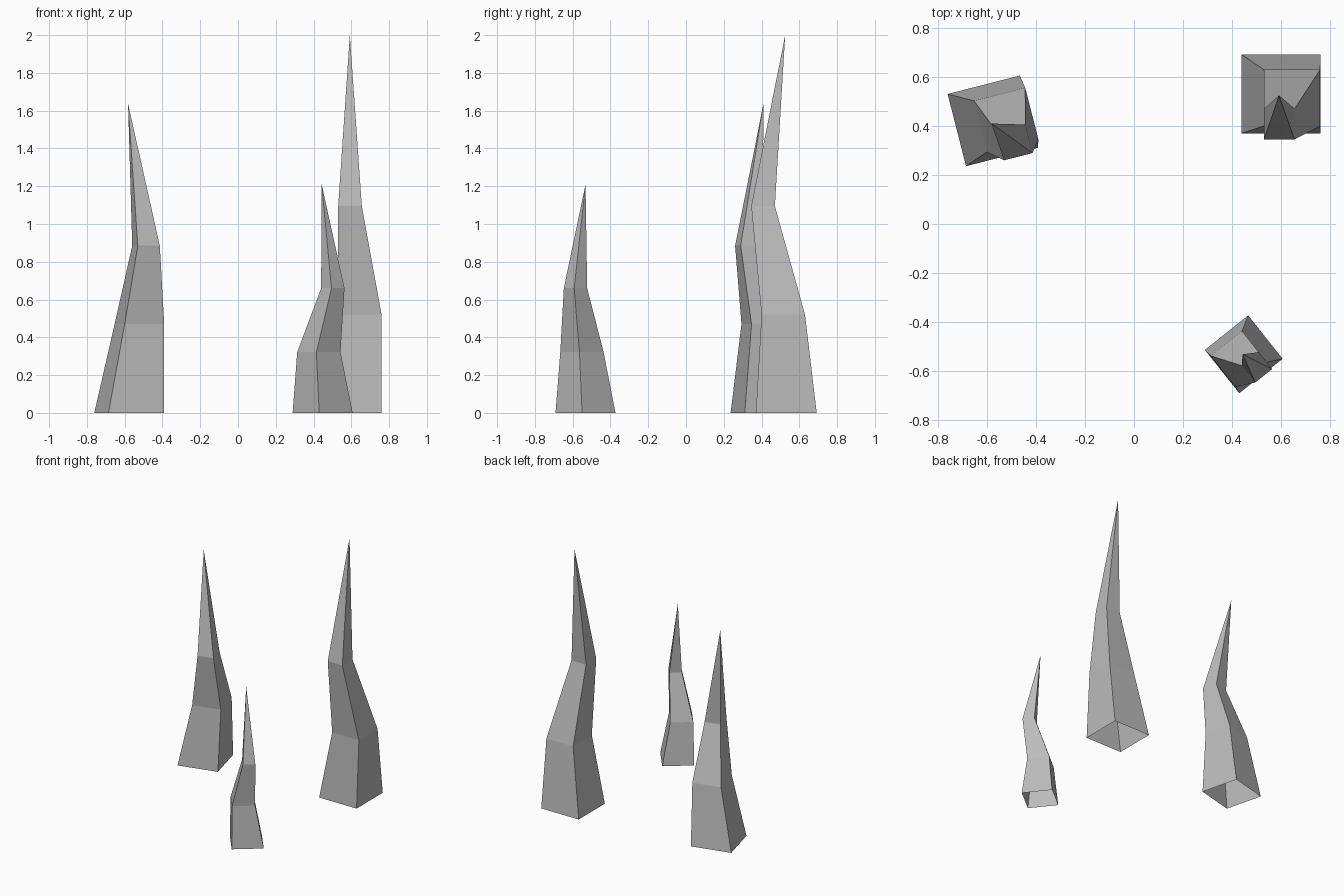
import bpy
import bmesh
from math import radians, sin, cos

cube = bpy.data.objects.get("Cube")
if cube:
    bpy.data.objects.remove(cube, do_unlink=True)

# Plain stone grey
stone = bpy.data.materials.new("stone_grey")
stone.use_nodes = True
GREY = (0.5, 0.5, 0.5, 1)
stone.diffuse_color = GREY
stone.node_tree.nodes["Principled BSDF"].inputs["Base Color"].default_value = GREY


def spike(name, turn, rings, tip):
    """Open-bottomed four-sided spike; each ring is (x, y, z, side)."""
    bm = bmesh.new()
    c, s = cos(radians(turn)), sin(radians(turn))
    loops = []
    for x, y, z, side in rings:
        h = side / 2
        corners = [(-h, -h), (h, -h), (h, h), (-h, h)]
        loops.append([bm.verts.new((x + u * c - v * s, y + u * s + v * c, z))
                      for u, v in corners])
    for low, high in zip(loops, loops[1:]):
        for i in range(4):
            j = (i + 1) % 4
            bm.faces.new((low[i], low[j], high[j], high[i]))
    point = bm.verts.new(tip)
    for i in range(4):
        bm.faces.new((loops[-1][i], loops[-1][(i + 1) % 4], point))
    mesh = bpy.data.meshes.new(name)
    bm.to_mesh(mesh)
    bm.free()
    mesh.materials.append(stone)
    obj = bpy.data.objects.new(name, mesh)
    bpy.context.collection.objects.link(obj)


# Tall spike at the back left
spike("tall_spike", 0,
      [(0.60, 0.531, 0, 0.322), (0.645, 0.515, 0.52, 0.23), (0.593, 0.408, 1.095, 0.125)],
      (0.592, 0.525, 2.0))

# Medium spike at the back right
spike("medium_spike", 14.3,
      [(-0.576, 0.421, 0, 0.304), (-0.522, 0.425, 0.47, 0.216), (-0.487, 0.333, 0.885, 0.12)],
      (-0.582, 0.41, 1.637))

# Small spike at the front left
spike("small_spike", 38.5,
      [(0.448, -0.532, 0, 0.226), (0.428, -0.551, 0.322, 0.163), (0.502, -0.585, 0.66, 0.088)],
      (0.443, -0.532, 1.21))
